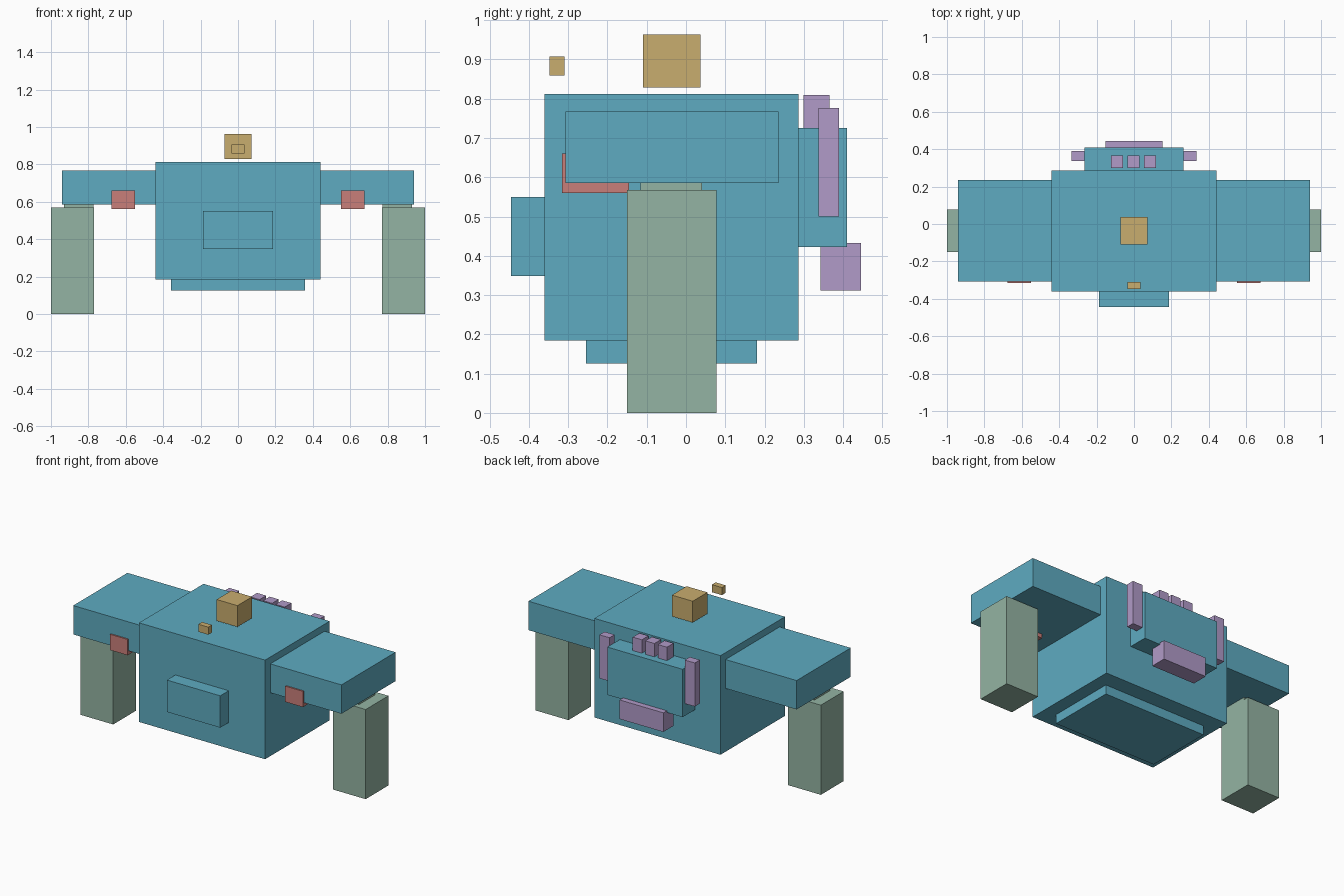
import bpy
import bmesh
from mathutils import Vector

if "Cube" in bpy.data.objects:
    bpy.data.objects.remove(bpy.data.objects["Cube"])


def material(name, rgb):
    """Flat colour from 0-255 display values."""
    lin = []
    for c in rgb:
        c /= 255
        lin.append(c / 12.92 if c <= 0.04045 else ((c + 0.055) / 1.055) ** 2.4)
    mat = bpy.data.materials.new(name)
    mat.diffuse_color = (*lin, 1.0)
    mat.use_nodes = True
    mat.node_tree.nodes["Principled BSDF"].inputs["Base Color"].default_value = mat.diffuse_color
    return mat


BLUE = material("hull blue", (94, 171, 193))
GREEN = material("leg green", (148, 180, 163))
RED = material("lamp red", (201, 127, 122))
GOLD = material("head gold", (201, 173, 110))
PURPLE = material("pack purple", (177, 155, 200))


def box(name, x, y, z, mat):
    """Box from (min, max) ranges on each axis."""
    lo, hi = Vector((x[0], y[0], z[0])), Vector((x[1], y[1], z[1]))
    bm = bmesh.new()
    bmesh.ops.create_cube(bm, size=1.0)
    bmesh.ops.scale(bm, vec=hi - lo, verts=bm.verts)
    mesh = bpy.data.meshes.new(name)
    bm.to_mesh(mesh)
    bm.free()
    mesh.materials.append(mat)
    obj = bpy.data.objects.new(name, mesh)
    obj.location = (lo + hi) / 2
    bpy.context.collection.objects.link(obj)
    return obj


def pair(name, x, y, z, mat):
    """The same box on the right and mirrored on the left."""
    box(name + "_right", x, y, z, mat)
    box(name + "_left", (-x[1], -x[0]), y, z, mat)


# Main body, underside plate and front chest block
box("body", (-0.442, 0.442), (-0.36, 0.286), (0.184, 0.812), BLUE)
box("belly_plate", (-0.358, 0.358), (-0.255, 0.181), (0.126, 0.184), BLUE)
box("chest_block", (-0.187, 0.187), (-0.445, -0.36), (0.348, 0.55), BLUE)

# Shoulders, their lamps, and the hanging legs with short joints
pair("shoulder", (0.442, 0.94), (-0.307, 0.235), (0.585, 0.768), BLUE)
pair("shoulder_lamp", (0.552, 0.676), (-0.316, -0.145), (0.56, 0.66), RED)
pair("leg", (0.77, 1.0), (-0.15, 0.078), (0.0, 0.568), GREEN)
pair("leg_joint", (0.772, 0.93), (-0.116, 0.041), (0.568, 0.585), GREEN)

# Floating head cube and small sensor in front of it
box("head", (-0.073, 0.073), (-0.11, 0.037), (0.828, 0.963), GOLD)
box("sensor", (-0.035, 0.035), (-0.347, -0.31), (0.859, 0.907), GOLD)

# Backpack with side tubes, top canisters and lower roll
box("backpack", (-0.264, 0.264), (0.286, 0.41), (0.422, 0.725), BLUE)
pair("pack_side_tube", (0.264, 0.334), (0.338, 0.389), (0.5, 0.776), PURPLE)
for i in (-1, 0, 1):
    cx = i * 0.088 - 0.002
    box(f"pack_canister_{i + 2}", (cx - 0.032, cx + 0.032),
        (0.299, 0.365), (0.725, 0.81), PURPLE)
box("pack_roll", (-0.153, 0.153), (0.342, 0.445), (0.312, 0.433), PURPLE)
